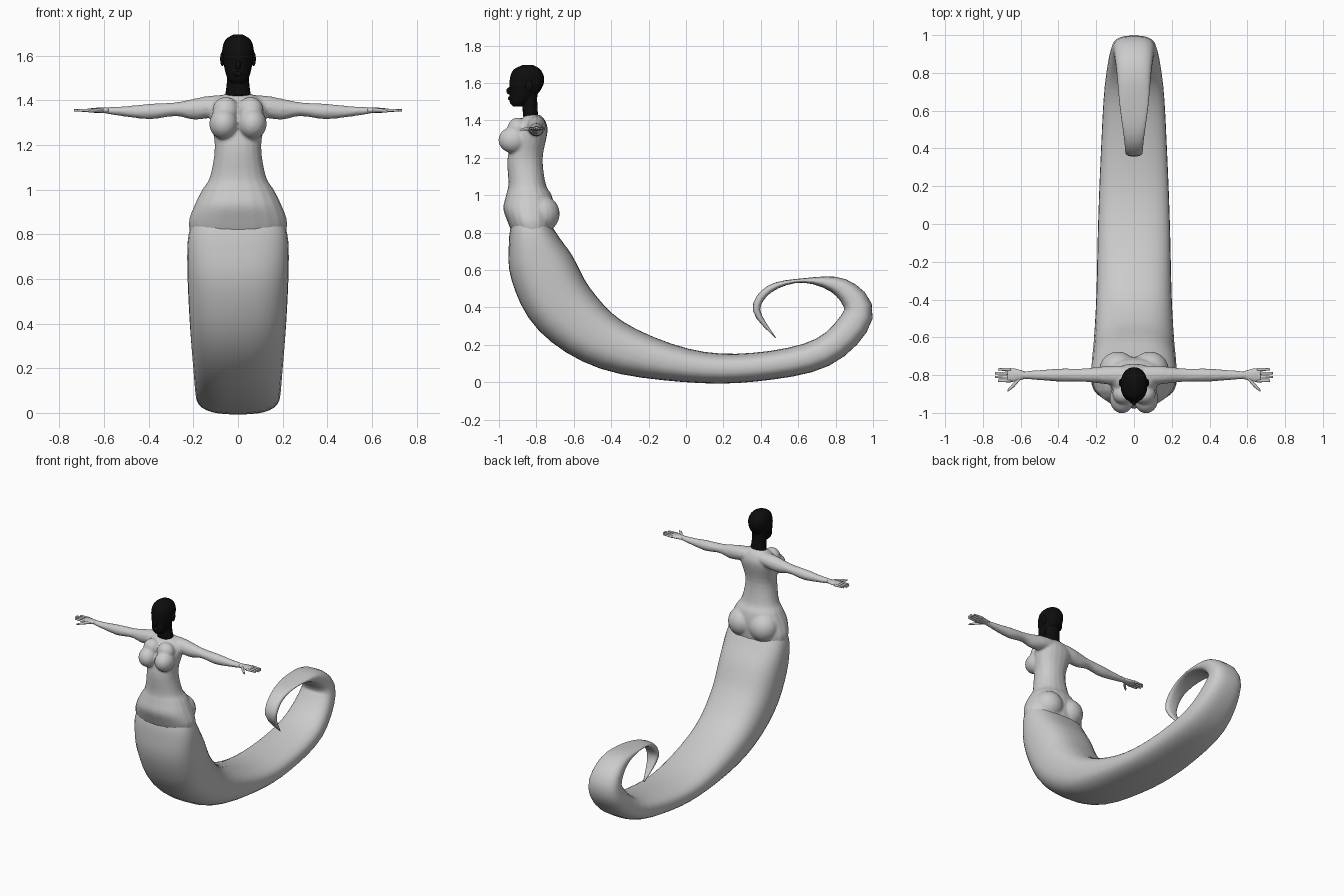
import bpy, bmesh
from math import cos, sin, pi, copysign
from mathutils import Vector, Matrix

X, Y, Z = Matrix.Identity(3)

cube = bpy.data.objects.get("Cube")
if cube:
    bpy.data.objects.remove(cube)


def material(name, level):
    colour = (level, level, level, 1)
    mat = bpy.data.materials.new(name)
    mat.use_nodes = True
    mat.diffuse_color = colour
    mat.node_tree.nodes["Principled BSDF"].inputs["Base Color"].default_value = colour
    return mat


def spline(rows, steps):
    """Fill in extra rows so that the values run smoothly through the given ones."""
    rows = [Vector(row) for row in rows]
    padded = [rows[0], *rows, rows[-1]]
    result = []
    for before, start, end, after in zip(padded, padded[1:], padded[2:], padded[3:]):
        for step in range(steps):
            t = step / steps
            leave, arrive = (end - before) / 2, (after - start) / 2
            bend = 3 * (end - start) - 2 * leave - arrive
            twist = 2 * (start - end) + leave + arrive
            result.append(start + leave * t + bend * t ** 2 + twist * t ** 3)
    return result + [rows[-1]]


def rounded(value, squareness):
    return copysign(abs(value) ** (2 / squareness), value)


def sweep(bm, rows, u, v=None, sides=20, squareness=2, steps=4):
    """Closed skin along rows of x, y, z, half size on u, half size on v.
    Without v the rings turn to follow the path."""
    rows = spline(rows, steps)
    centres = [Vector(row[:3]) for row in rows]
    angles = [2 * pi * i / sides for i in range(sides)]
    loops = []
    for i, row in enumerate(rows):
        ahead = centres[min(i + 1, len(rows) - 1)] - centres[max(i - 1, 0)]
        across = v or ahead.normalized().cross(u)
        loops.append([bm.verts.new(centres[i]
                                   + u * row[3] * rounded(cos(a), squareness)
                                   + across * row[4] * rounded(sin(a), squareness))
                      for a in angles])
    for low, high in zip(loops, loops[1:]):
        for i in range(sides):
            bm.faces.new((low[i - 1], low[i], high[i], high[i - 1]))
    bm.faces.new(loops[0])
    bm.faces.new(loops[-1])


def column(bm, rows):
    """Upright form from level rings: y, z, half width, half depth."""
    sweep(bm, [(0, *row) for row in rows], X, Y, squareness=2.2)


def limb(bm, side, rows):
    """Form reaching sideways: x, y, z, half depth, half height."""
    sweep(bm, [(side * x, *rest) for x, *rest in rows], Y, Z, sides=12)


def ball(bm, centre, radii):
    place = Matrix.Translation(centre) @ Matrix.Diagonal((*radii, 1))
    bmesh.ops.create_uvsphere(bm, u_segments=20, v_segments=14, radius=1, matrix=place)


def finish(name, bm, mat):
    bmesh.ops.recalc_face_normals(bm, faces=bm.faces)
    for face in bm.faces:
        face.smooth = True
    mesh = bpy.data.meshes.new(name)
    bm.to_mesh(mesh)
    bm.free()
    mesh.materials.append(mat)
    part = bpy.data.objects.new(name, mesh)
    bpy.context.collection.objects.link(part)
    return part


grey = material("pale grey", .6)
black = material("black", .004)
arm_y, arm_z = -.8, 1.355

# Torso, bust, hips and arms, fused into one skin
bm = bmesh.new()
column(bm, [(-.82, .8, .215, .11), (-.83, .86, .22, .125), (-.84, .93, .195, .137),
            (-.84, 1, .16, .122), (-.85, 1.06, .125, .1), (-.86, 1.2, .104, .094),
            (-.83, 1.34, .13, .09), (-.82, 1.4, .11, .066), (-.82, 1.43, .055, .04)])
for side in (-1, 1):
    ball(bm, (side * .064, -.925, 1.295), (.065, .078, .07))
    ball(bm, (side * .055, -.9, 1.355), (.06, .055, .06))
    ball(bm, (side * .085, -.775, .9), (.1, .1, .1))
    limb(bm, side, [(.06, arm_y, 1.38, .05, .045), (.13, arm_y, 1.37, .05, .05),
                    (.2, arm_y, 1.36, .042, .047), (.28, arm_y, 1.36, .035, .031),
                    (.39, arm_y, 1.35, .035, .035), (.5, arm_y, 1.35, .027, .024),
                    (.6, arm_y, arm_z, .02, .014)])
body = finish("torso_and_arms", bm, grey)
fuse = body.modifiers.new("fuse", 'REMESH')
fuse.mode = 'VOXEL'
fuse.voxel_size = .008
fuse.use_smooth_shade = True
soften = body.modifiers.new("soften", 'SMOOTH')
soften.iterations = 4

# Hands with four fingers and a thumb
for side, name in ((1, "left_hand"), (-1, "right_hand")):
    bm = bmesh.new()
    limb(bm, side, [(.58, arm_y, arm_z, .02, .013), (.63, arm_y, arm_z, .034, .012),
                    (.67, arm_y, arm_z, .036, .008)])
    for finger in range(4):
        y = -.77 - finger * .02
        tip = .72 if finger in (0, 3) else .735
        limb(bm, side, [(.65, y, arm_z, .009, .008), (tip, y, arm_z, .006, .005)])
    limb(bm, side, [(.6, -.81, arm_z, .012, .01), (.635, -.85, arm_z, .013, .009),
                    (.67, -.883, 1.35, .006, .005)])
    finish(name, bm, grey)

# Tail, curling up and over at its end: y, z, half width, half thickness
tail = [(-.83, .86, .205, .1), (-.82, .77, .225, .13), (-.77, .61, .226, .175),
        (-.65, .39, .215, .178), (-.4, .2, .2, .14), (0, .09, .19, .09),
        (.36, .08, .176, .077), (.73, .16, .155, .08), (.92, .36, .118, .08),
        (.83, .505, .095, .052), (.63, .544, .076, .012), (.45, .5, .052, .02),
        (.377, .385, .042, .02), (.48, .236, .006, .002)]
bm = bmesh.new()
sweep(bm, [(0, *row) for row in tail], X, sides=32, squareness=2.6)
finish("tail", bm, grey)

# Head with neck, nose, lips and ears
bm = bmesh.new()
column(bm, [(-.83, 1.42, .058, .04), (-.835, 1.48, .05, .04), (-.835, 1.56, .05, .04)])
column(bm, [(-.895, 1.475, .028, .03), (-.89, 1.5, .048, .053), (-.86, 1.56, .064, .082),
            (-.85, 1.62, .071, .092), (-.85, 1.67, .057, .073), (-.845, 1.695, .02, .03)])
ball(bm, (0, -.943, 1.558), (.012, .017, .02))
ball(bm, (0, -.94, 1.518), (.022, .012, .011))
for side in (-1, 1):
    ball(bm, (side * .07, -.84, 1.585), (.01, .02, .032))
finish("head", bm, black)
